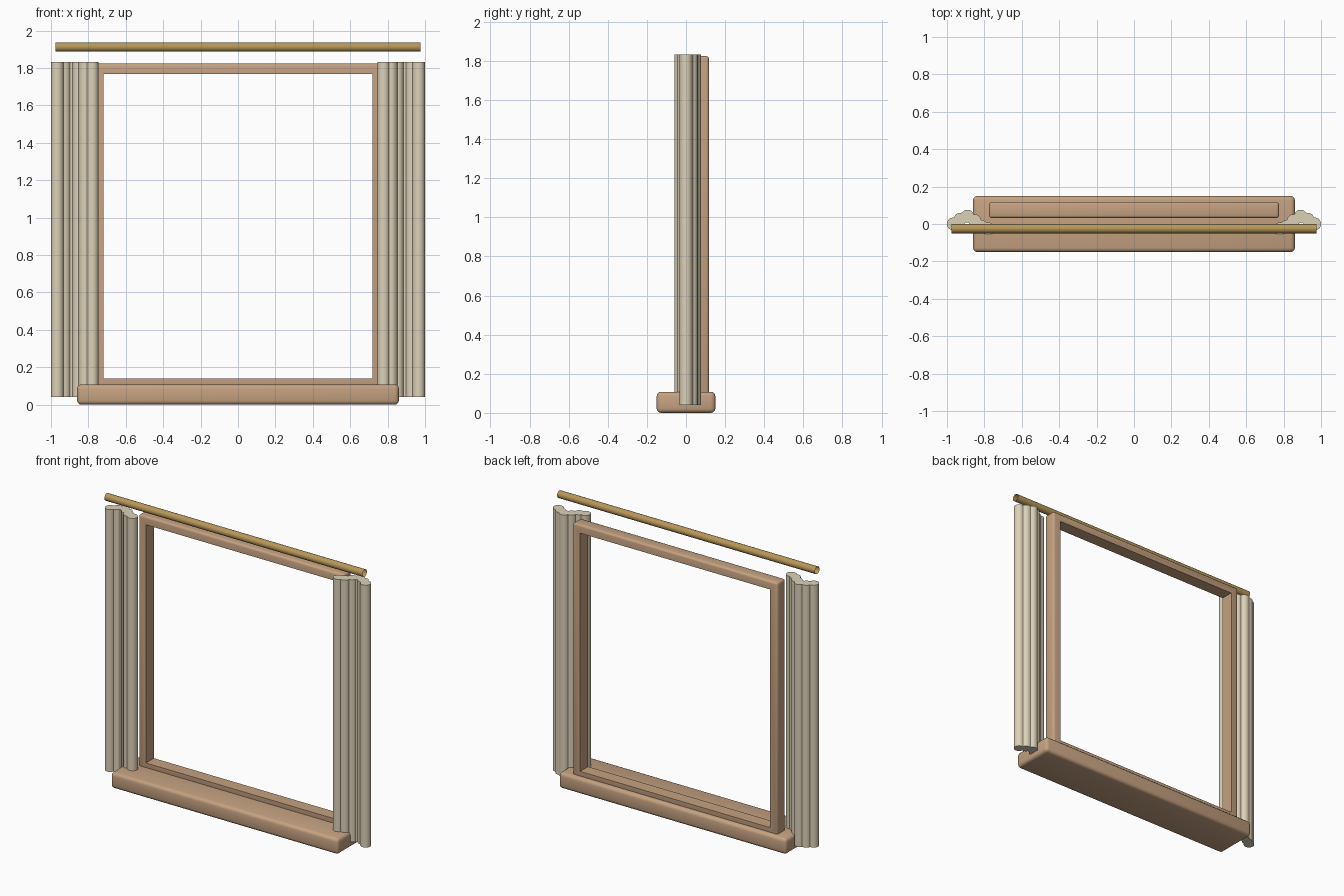
import bpy, bmesh, math
from mathutils import Vector, Matrix

if "Cube" in bpy.data.objects:
    bpy.data.objects.remove(bpy.data.objects["Cube"])


def material(name, rgb):
    m = bpy.data.materials.new(name)
    m.diffuse_color = (*rgb, 1)
    m.use_nodes = True
    m.node_tree.nodes["Principled BSDF"].inputs["Base Color"].default_value = m.diffuse_color
    return m


WOOD = material("wood", (0.56, 0.36, 0.22))
FABRIC = material("fabric", (0.72, 0.64, 0.48))
BRASS = material("brass", (0.48, 0.31, 0.10))


def finish(bm, name, mat, angle=35):
    bmesh.ops.recalc_face_normals(bm, faces=bm.faces)
    mesh = bpy.data.meshes.new(name)
    bm.to_mesh(mesh)
    bm.free()
    mesh.materials.append(mat)
    ob = bpy.data.objects.new(name, mesh)
    bpy.context.collection.objects.link(ob)
    bpy.ops.object.select_all(action='DESELECT')
    ob.select_set(True)
    bpy.context.view_layer.objects.active = ob
    bpy.ops.object.shade_smooth_by_angle(angle=math.radians(angle))
    return ob


def box(lo, hi):
    lo, hi = Vector(lo), Vector(hi)
    bm = bmesh.new()
    bmesh.ops.create_cube(bm, size=1, matrix=Matrix.Translation((lo + hi) / 2)
                          @ Matrix.Diagonal((*(hi - lo), 1)))
    return bm


def bevel(bm, edges, width):
    bmesh.ops.bevel(bm, geom=edges, offset=width, segments=3, profile=0.5,
                    affect='EDGES', clamp_overlap=True)


# Sill: rounded board
bm = box((-0.86, -0.15, 0), (0.86, 0.15, 0.108))
bevel(bm, bm.edges[:], 0.022)
finish(bm, "sill", WOOD)

# Window frame: box inset front and back, opened through the middle
bm = box((-0.775, 0.032, 0.083), (0.775, 0.118, 1.824))
outer = bm.edges[:]
bm.normal_update()
panels = [f for f in bm.faces if abs(f.normal.y) > 0.9]
bmesh.ops.inset_individual(bm, faces=panels, thickness=0.08)
rims = [e for f in panels for e in f.edges]
bmesh.ops.delete(bm, geom=panels, context='FACES_ONLY')
bmesh.ops.bridge_loops(bm, edges=rims)
bevel(bm, [e for e in outer if e.is_valid], 0.014)
finish(bm, "window_frame", WOOD)

# Curtains: scalloped outline around a chain of round folds, extruded upward
R = 0.034
FOLDS = [Vector(p) for p in ((0.779, -0.026), (0.818, -0.012), (0.852, 0.018),
                             (0.890, 0.042), (0.929, 0.026), (0.966, 0.0))]


def fold_outline():
    n, steps, pts = len(FOLDS), 20, []
    for side in (1, -1):
        for i in (range(n) if side > 0 else reversed(range(n))):
            d = FOLDS[min(i + 1, n - 1)] - FOLDS[max(i - 1, 0)]
            heading = math.atan2(d.y, d.x)
            for k in range(steps):
                t = k / steps
                a = heading + math.pi * (1 - t if side > 0 else -t)
                p = FOLDS[i] + R * Vector((math.cos(a), math.sin(a)))
                if all((p - c).length >= R - 1e-5 for c in FOLDS):
                    pts.append(p)
    return pts


for name, s in (("right_curtain", 1), ("left_curtain", -1)):
    bm = bmesh.new()
    face = bm.faces.new([bm.verts.new((s * p.x, p.y, 0.04)) for p in fold_outline()])
    ext = bmesh.ops.extrude_face_region(bm, geom=[face], use_keep_orig=True)
    top = [v for v in ext["geom"] if isinstance(v, bmesh.types.BMVert)]
    bmesh.ops.translate(bm, verts=top, vec=(0, 0, 1.793))
    finish(bm, name, FABRIC)

# Curtain rod: open-ended tube
bm = bmesh.new()
bmesh.ops.create_cone(bm, cap_ends=False, segments=20, radius1=0.025, radius2=0.025,
                      depth=1.95, matrix=Matrix.Translation((0, -0.025, 1.912))
                      @ Matrix.Rotation(math.pi / 2, 4, 'Y'))
finish(bm, "curtain_rod", BRASS)
